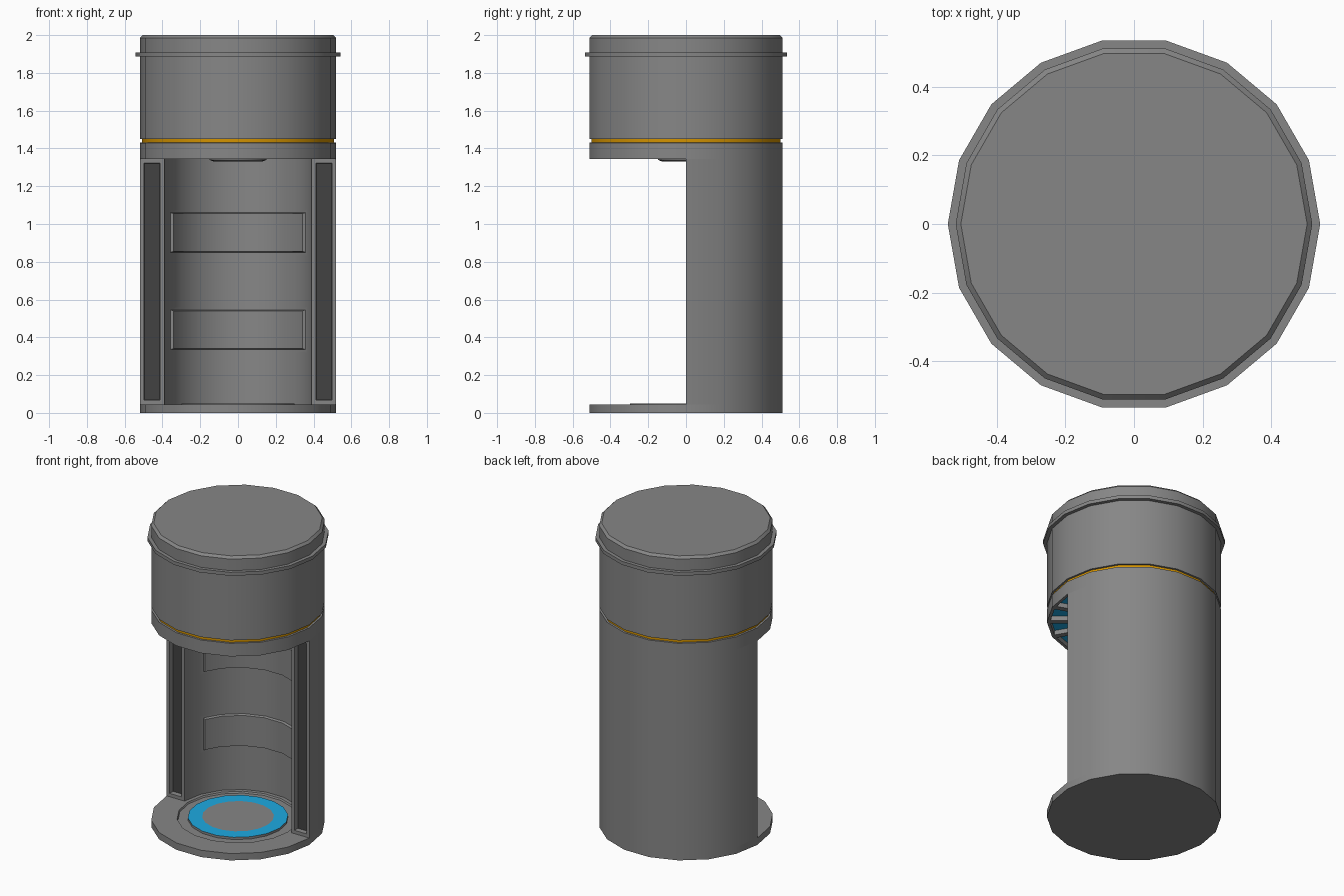
import bpy, bmesh, math

if "Cube" in bpy.data.objects:
    bpy.data.objects.remove(bpy.data.objects["Cube"])

N = 18        # sides of every round part
CEIL = 1.344  # underside of the drum


def material(name, rgb):
    m = bpy.data.materials.new(name)
    m.diffuse_color = (*rgb, 1)
    m.use_nodes = True
    m.node_tree.nodes["Principled BSDF"].inputs["Base Color"].default_value = m.diffuse_color
    return m


GREY = material("body grey", (0.24, 0.24, 0.24))
DARK = material("dark grey", (0.055, 0.055, 0.055))
BLUE = material("light blue", (0.012, 0.40, 0.76))
GOLD = material("amber", (0.65, 0.29, 0.0))


def ring_point(r, deg, z):
    a = math.radians(deg)
    return (r * math.cos(a), r * math.sin(a), z)


def finish(bm, name, mats):
    me = bpy.data.meshes.new(name)
    bm.to_mesh(me)
    bm.free()
    ob = bpy.data.objects.new(name, me)
    bpy.context.collection.objects.link(ob)
    for m in mats:
        me.materials.append(m)
    bpy.ops.object.select_all(action='DESELECT')
    ob.select_set(True)
    bpy.context.view_layer.objects.active = ob
    bpy.ops.object.shade_smooth_by_angle(angle=math.radians(25))
    return ob


def lathe(name, profile, mats, bands=(), bottom=True):
    """Spin (radius, z) points into a solid; bands lists coloured segments."""
    bm = bmesh.new()
    rings = [[bm.verts.new(ring_point(r, 360 / N * i, z)) for i in range(N)]
             for r, z in profile]
    for k in range(len(rings) - 1):
        for i in range(N):
            j = (i + 1) % N
            f = bm.faces.new((rings[k][i], rings[k][j], rings[k + 1][j], rings[k + 1][i]))
            f.material_index = 1 if k in bands else 0
    if bottom:
        bm.faces.new(rings[0][::-1])
    bm.faces.new(rings[-1])
    return finish(bm, name, mats)


# Base plate with shallow recess
lathe("base_plate", [(0.52, 0), (0.52, 0.045), (0.365, 0.045), (0.36, 0.035)], [GREY])

# Raised floor pad with a blue ring
lathe("floor_pad", [(0.30, 0.035), (0.30, 0.05), (0.215, 0.05)], [GREY, BLUE], bands=(1,))

# Upper drum with amber groove and chamfered top
lathe("upper_drum",
      [(0.52, CEIL), (0.52, 1.430), (0.508, 1.431), (0.508, 1.449), (0.52, 1.450),
       (0.52, 1.985), (0.505, 2.0)],
      [GREY, GOLD], bands=(2,), bottom=False)

# Rim ring near the top
lathe("rim_ring", [(0.515, 1.886), (0.543, 1.886), (0.543, 1.909), (0.515, 1.909)], [GREY])

# Round emitter under the drum
lathe("ceiling_emitter", [(0.13, 1.331), (0.15, 1.339), (0.15, CEIL)], [GREY])

# Ceiling ring with a recessed blue slot in every sector
bm = bmesh.new()
slots = []
for i in range(N):
    a, b = 20 * i, 20 * i + 20
    rim = 0.52 if a >= 180 else 0.39
    slots.append(bm.faces.new([bm.verts.new(ring_point(r, t, CEIL))
                               for r, t in ((0.15, a), (0.15, b), (rim, b), (rim, a))]))
bm.normal_update()
for f in slots:
    if f.normal.z > 0:
        f.normal_flip()
bmesh.ops.inset_individual(bm, faces=slots, thickness=0.018, use_even_offset=True)
bm.normal_update()
bmesh.ops.inset_individual(bm, faces=slots, thickness=0.001, depth=-0.03, use_even_offset=True)
for f in slots:
    f.material_index = 1
finish(bm, "ceiling_slots", [GREY, BLUE])

# Half-round back wall, with recessed end strips and raised inner panels
bm = bmesh.new()
Z0, Z1 = 0.045, CEIL
levels = [Z0, 0.317, 0.563, 0.832, 1.078, Z1]
inner = [[bm.verts.new(ring_point(0.39, 20 * i, z)) for i in range(10)] for z in levels]
outer = [[bm.verts.new(ring_point(0.52, 20 * i, z)) for i in range(10)] for z in (Z0, Z1)]
panels = {1: [], 3: []}
for k in range(len(levels) - 1):
    for i in range(9):
        f = bm.faces.new((inner[k][i + 1], inner[k][i], inner[k + 1][i], inner[k + 1][i + 1]))
        if k in panels and 1 <= i <= 7:
            panels[k].append(f)
for i in range(9):
    bm.faces.new((outer[0][i], outer[0][i + 1], outer[1][i + 1], outer[1][i]))
right = bm.faces.new([row[0] for row in inner] + [outer[1][0], outer[0][0]])
left = bm.faces.new([row[9] for row in inner][::-1] + [outer[0][9], outer[1][9]])
for f in (right, left):
    f.normal_update()
    if f.normal.y > 0:
        f.normal_flip()
bm.normal_update()
for faces in panels.values():
    bmesh.ops.inset_region(bm, faces=faces, thickness=0.018, use_even_offset=True)
    bm.normal_update()
    bmesh.ops.inset_region(bm, faces=faces, thickness=0.005, depth=0.015, use_even_offset=True)
bmesh.ops.inset_individual(bm, faces=[right, left], thickness=0.022, use_even_offset=True)
bm.normal_update()
bmesh.ops.inset_individual(bm, faces=[right, left], thickness=0.003, depth=-0.03,
                           use_even_offset=True)
for f in (right, left):
    f.material_index = 1
finish(bm, "back_wall", [GREY, DARK])
